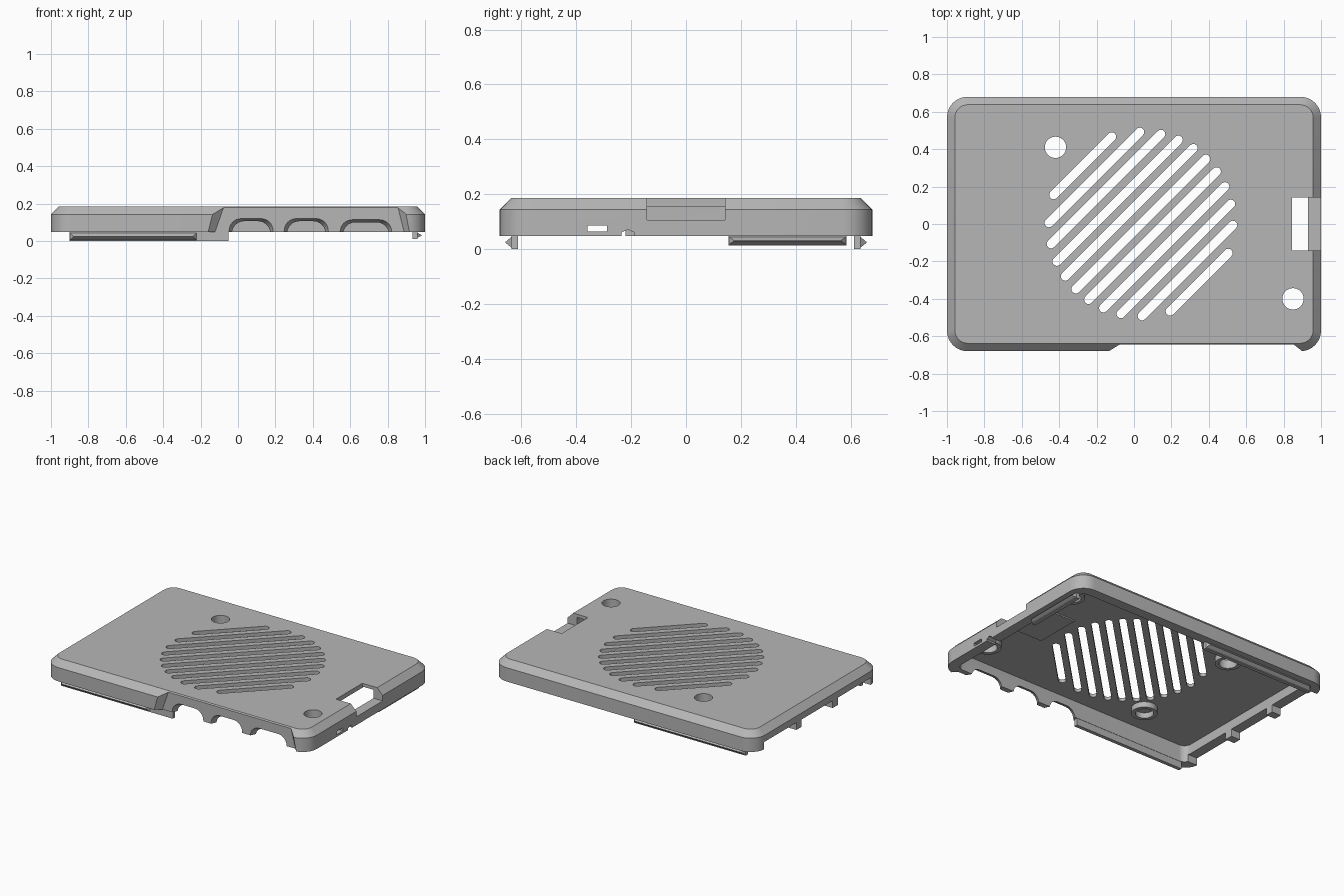
import bpy, bmesh
from math import sin, cos, pi, sqrt, radians

if "Cube" in bpy.data.objects:
    bpy.data.objects.remove(bpy.data.objects["Cube"], do_unlink=True)

grey = bpy.data.materials.new("plain_grey")
grey.use_nodes = True
shade = (0.47, 0.47, 0.47, 1)
grey.diffuse_color = shade
grey.node_tree.nodes["Principled BSDF"].inputs["Base Color"].default_value = shade


def loft(name, rings, ring_shaped=False):
    """Skin a stack of equal-length outlines; capped, or joined end to start."""
    bm = bmesh.new()
    loops = [[bm.verts.new(p) for p in ring] for ring in rings]
    pairs = list(zip(loops, loops[1:]))
    if ring_shaped:
        pairs.append((loops[-1], loops[0]))
    for a, b in pairs:
        for i in range(len(a)):
            j = (i + 1) % len(a)
            bm.faces.new((a[i], a[j], b[j], b[i]))
    if not ring_shaped:
        bm.faces.new(loops[0])
        bm.faces.new(loops[-1])
    bmesh.ops.recalc_face_normals(bm, faces=bm.faces)
    mesh = bpy.data.meshes.new(name)
    bm.to_mesh(mesh)
    bm.free()
    mesh.materials.append(grey)
    obj = bpy.data.objects.new(name, mesh)
    bpy.context.collection.objects.link(obj)
    return obj


def box(name, x, y, z):
    return loft(name, [[(x[0], y[0], h), (x[1], y[0], h), (x[1], y[1], h), (x[0], y[1], h)] for h in z])


def rounded(hx, hy, r, z, n=8):
    pts = []
    for k, (sx, sy) in enumerate(((1, 1), (-1, 1), (-1, -1), (1, -1))):
        for i in range(n + 1):
            a = (k + i / n) * pi / 2
            pts.append((sx * (hx - r) + r * cos(a), sy * (hy - r) + r * sin(a), z))
    return pts


def circle(x, y, r, z, n=32):
    return [(x + r * cos(2 * pi * i / n), y + r * sin(2 * pi * i / n), z) for i in range(n)]


def cut(target, cutter):
    cutter.hide_render = True
    mod = target.modifiers.new("cut", "BOOLEAN")
    mod.operation = "DIFFERENCE"
    mod.solver = "EXACT"
    mod.object = cutter
    bpy.context.view_layer.objects.active = target
    bpy.ops.object.modifier_apply(modifier=mod.name)
    bpy.data.objects.remove(cutter, do_unlink=True)


BOTTOM, SHOULDER, TOP, ROOF = 0.048, 0.143, 0.185, 0.163

# Shell with chamfered top edge, hollow underneath
shell = loft("lid_shell", [rounded(1, 0.68, 0.11, BOTTOM), rounded(1, 0.68, 0.11, SHOULDER),
                           rounded(0.958, 0.638, 0.07, TOP)])
cut(shell, loft("cavity", [rounded(0.93, 0.61, 0.05, -0.1), rounded(0.93, 0.61, 0.05, ROOF)]))

# Recessed front section with slanted ends
cut(shell, loft("front_recess", [
    [(-0.19, -0.70, 0), (0.95, -0.70, 0), (0.91, -0.70, 0.2), (-0.14, -0.70, 0.2)],
    [(-0.14, -0.645, 0), (0.90, -0.645, 0), (0.85, -0.645, 0.2), (-0.07, -0.645, 0.2)]]))


# Flared arched ports in the front wall
def arch(cx, half, top, y, n=6):
    r = 0.065
    pts = [(cx - half, y, 0), (cx + half, y, 0)]
    for side in (1, -1):
        for i in range(n + 1):
            a = pi / 2 * (i / n if side > 0 else 1 + i / n)
            pts.append((cx + side * (half - r) + r * cos(a), y, top - r + r * sin(a)))
    return pts


for cx, half, top in ((0.07, 0.12, 0.122), (0.365, 0.12, 0.122), (0.684, 0.14, 0.116)):
    cut(shell, loft("port", [arch(cx, half, top, -0.65), arch(cx, half - 0.022, top - 0.02, -0.60)]))

# Diagonal vent slots trimmed to a circle
for i in range(11):
    off = (i - 5) * 0.088
    reach = sqrt(0.492 ** 2 - off ** 2)
    outline = []
    for k in range(18):
        a = -pi / 2 + pi * (k % 9) / 8 + (pi if k > 8 else 0)
        u = 0.0235 * cos(a) + (reach if k < 9 else -reach)
        v = 0.0235 * sin(a) + off
        outline.append((0.037 + (u + v) / sqrt(2), (u - v) / sqrt(2)))
    cut(shell, loft("vent", [[(x, y, z) for x, y in outline] for z in (0.12, 0.25)]))

# Screw holes and the bosses under the roof
for x, y in ((-0.42, 0.41), (0.85, -0.40)):
    cut(shell, loft("screw_hole", [circle(x, y, 0.057, 0.1), circle(x, y, 0.057, 0.25)]))
bosses = [loft("screw_boss", [circle(x, y, r, z) for r, z in
                              ((0.082, 0.125), (0.082, 0.166), (0.057, 0.166), (0.057, 0.125))], True)
          for x in (-0.42, 0.85) for y in (-0.40, 0.41)]

# Right side connector opening, slot and small notch
cut(shell, box("connector_opening", (0.845, 1.1), (-0.143, 0.143), (0.105, 0.3)))
cut(shell, box("side_slot", (0.9, 1.1), (-0.36, -0.288), (0.064, 0.086)))
cut(shell, loft("side_notch", [[(x, -0.235, 0), (x, -0.188, 0), (x, -0.188, 0.06),
                                (x, -0.212, 0.071), (x, -0.235, 0.06)] for x in (0.9, 1.1)]))

# Left side openings that leave two tabs between them
for y in ((-0.58, -0.22), (-0.165, 0.175), (0.23, 0.58)):
    cut(shell, box("left_opening", (-1.1, -0.9), y, (0, 0.098)))

# Thin pad on the ceiling beside the connector
pad = box("ceiling_pad", (0.62, 0.845), (-0.16, 0.16), (0.154, 0.166))


# Snap clips: a hanging plate with a wedge on its outer face
def clip(name, place, plate, wedge, near, far, low):
    def slab(a, b, n, z0, z1):
        return [place(u, n, z) for u, z in ((a, z0), (b, z0), (b, z1), (a, z1))]
    a, b = plate
    c, d = wedge
    mid = (low + BOTTOM) / 2
    return [loft(name + "_plate", [slab(a, b, n, low, BOTTOM + 0.01) for n in (near, far)]),
            loft(name + "_wedge", [slab(c, d, far - 0.002, low + 0.004, BOTTOM - 0.003),
                                   slab(c + 0.02, d - 0.02, far + 0.022, mid - 0.001, mid + 0.001)])]


clips = clip("front_clip", lambda u, n, z: (u, -n, z), (-0.9, -0.05), (-0.9, -0.22), 0.612, 0.637, 0.0)
clips += clip("back_clip", lambda u, n, z: (u, n, z), (-0.9, -0.05), (-0.9, -0.05), 0.612, 0.637, 0.0)
clips += clip("right_clip", lambda u, n, z: (n, u, z), (0.155, 0.585), (0.155, 0.585), 0.932, 0.96, 0.012)

# Smooth the round corners, keep real edges sharp
for obj in [shell, pad] + bosses + clips:
    bpy.ops.object.select_all(action="DESELECT")
    obj.select_set(True)
    bpy.context.view_layer.objects.active = obj
    bpy.ops.object.shade_smooth_by_angle(angle=radians(30))
